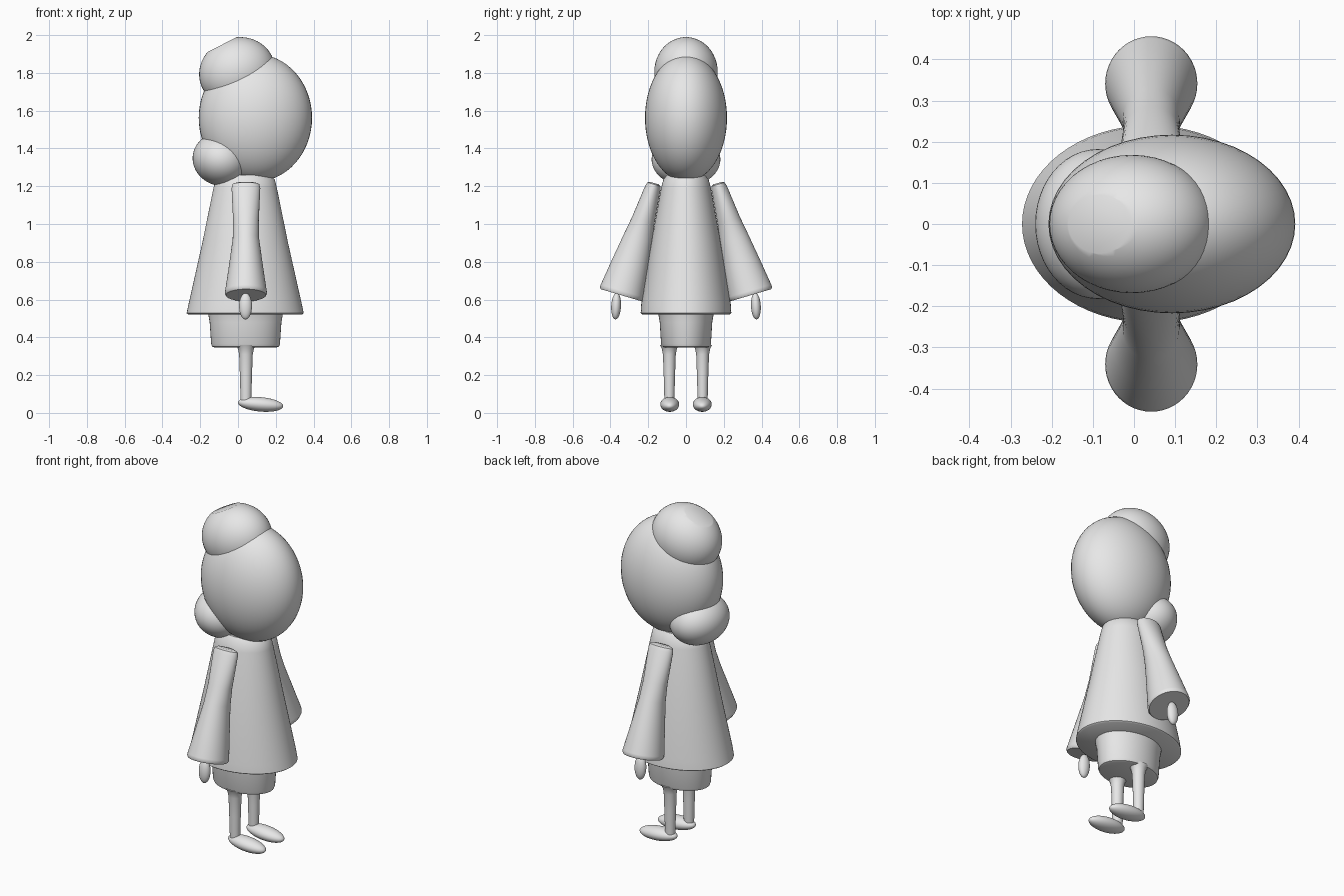
import bpy, bmesh, math
from mathutils import Matrix, Vector

if "Cube" in bpy.data.objects:
    bpy.data.objects.remove(bpy.data.objects["Cube"])

clay = bpy.data.materials.new("plain grey")
clay.diffuse_color = (0.8, 0.8, 0.8, 1)
clay.use_nodes = True
clay.node_tree.nodes["Principled BSDF"].inputs["Base Color"].default_value = clay.diffuse_color


def finish(name, bm, angle=40):
    bmesh.ops.recalc_face_normals(bm, faces=bm.faces[:])
    mesh = bpy.data.meshes.new(name)
    bm.to_mesh(mesh)
    bm.free()
    mesh.materials.append(clay)
    obj = bpy.data.objects.new(name, mesh)
    bpy.context.collection.objects.link(obj)
    bpy.ops.object.select_all(action='DESELECT')
    obj.select_set(True)
    bpy.context.view_layer.objects.active = obj
    bpy.ops.object.shade_smooth_by_angle(angle=math.radians(angle))
    return obj


def ellipsoid(name, centre, radii, tilt=0, axis='Y', cut=None):
    """Scaled, tilted ball; cut = (plane point, outward normal) shaves off a cap."""
    bm = bmesh.new()
    m = (Matrix.Translation(centre) @ Matrix.Rotation(math.radians(tilt), 4, axis)
         @ Matrix.Diagonal((*radii, 1)))
    bmesh.ops.create_uvsphere(bm, u_segments=48, v_segments=32, radius=1, matrix=m)
    if cut:
        res = bmesh.ops.bisect_plane(bm, geom=bm.verts[:] + bm.edges[:] + bm.faces[:],
                                     plane_co=cut[0], plane_no=cut[1], clear_outer=True)
        rim = [e for e in res["geom_cut"] if isinstance(e, bmesh.types.BMEdge)]
        bmesh.ops.edgeloop_fill(bm, edges=rim)
    return finish(name, bm)


def loft(name, rings, segs=48, tilt=0, origin=(0, 0, 0)):
    """Closed stack of elliptical rings (z, rx, ry), tilted about X."""
    bm = bmesh.new()
    m = Matrix.Translation(origin) @ Matrix.Rotation(math.radians(tilt), 4, 'X')
    loops = []
    for z, rx, ry in rings:
        loops.append([bm.verts.new(m @ Vector((rx * math.cos(a), ry * math.sin(a), z)))
                      for a in (2 * math.pi * i / segs for i in range(segs))])
    for a, b in zip(loops, loops[1:]):
        for i in range(segs):
            j = (i + 1) % segs
            bm.faces.new((a[i], a[j], b[j], b[i]))
    bm.faces.new(loops[0])
    bm.faces.new(loops[-1])
    return finish(name, bm)


# Head with the top bun (flat spot at its rear crown) and the nape bun
ellipsoid("head", (0.092, 0, 1.562), (0.3, 0.217, 0.338))
n = Vector((-0.45, 0, 0.89)).normalized()
c = Vector((-0.005, 0, 1.805))
ellipsoid("top_bun", c, (0.203, 0.168, 0.182), tilt=-20, cut=(c + n * 0.165, n))
ellipsoid("nape_bun", (-0.088, 0, 1.342), (0.153, 0.182, 0.14), tilt=15)

# Flared coat and the skirt below it
loft("coat", [(0.522, 0.302, 0.232), (0.528, 0.31, 0.24), (0.575, 0.3, 0.237),
              (0.9, 0.227, 0.184), (1.19, 0.168, 0.132), (1.235, 0.157, 0.12),
              (1.26, 0.135, 0.1)], segs=64, origin=(0.038, 0, 0))
loft("skirt", [(0.347, 0.165, 0.115), (0.351, 0.177, 0.126), (0.365, 0.182, 0.132),
               (0.48, 0.19, 0.139), (0.515, 0.196, 0.145), (0.54, 0.2, 0.15)],
     origin=(0.04, 0, 0))

for side, s in (("left", 1), ("right", -1)):
    # Bell sleeve hanging outward from the shoulder
    loft(side + "_sleeve", [(0.007, 0.055, 0.022), (0, 0.071, 0.036), (-0.02, 0.076, 0.042),
                            (-0.2, 0.068, 0.062), (-0.3, 0.07, 0.078), (-0.45, 0.09, 0.1),
                            (-0.588, 0.11, 0.119), (-0.602, 0.112, 0.12),
                            (-0.612, 0.106, 0.113)],
         tilt=16.5 * s, origin=(0.042, 0.17 * s, 1.21))
    ellipsoid(side + "_hand", (0.04, 0.37 * s, 0.565), (0.034, 0.026, 0.07), tilt=3 * s, axis='X')
    # Slim leg and slipper-shaped foot pointing forward
    loft(side + "_leg", [(0.05, 0.028, 0.026), (0.2, 0.032, 0.03), (0.31, 0.036, 0.034),
                         (0.34, 0.042, 0.04), (0.36, 0.055, 0.05)],
         segs=24, origin=(0.042, 0.088 * s, 0))
    ellipsoid(side + "_foot", (0.12, 0.086 * s, 0.045), (0.12, 0.05, 0.038), tilt=5)
